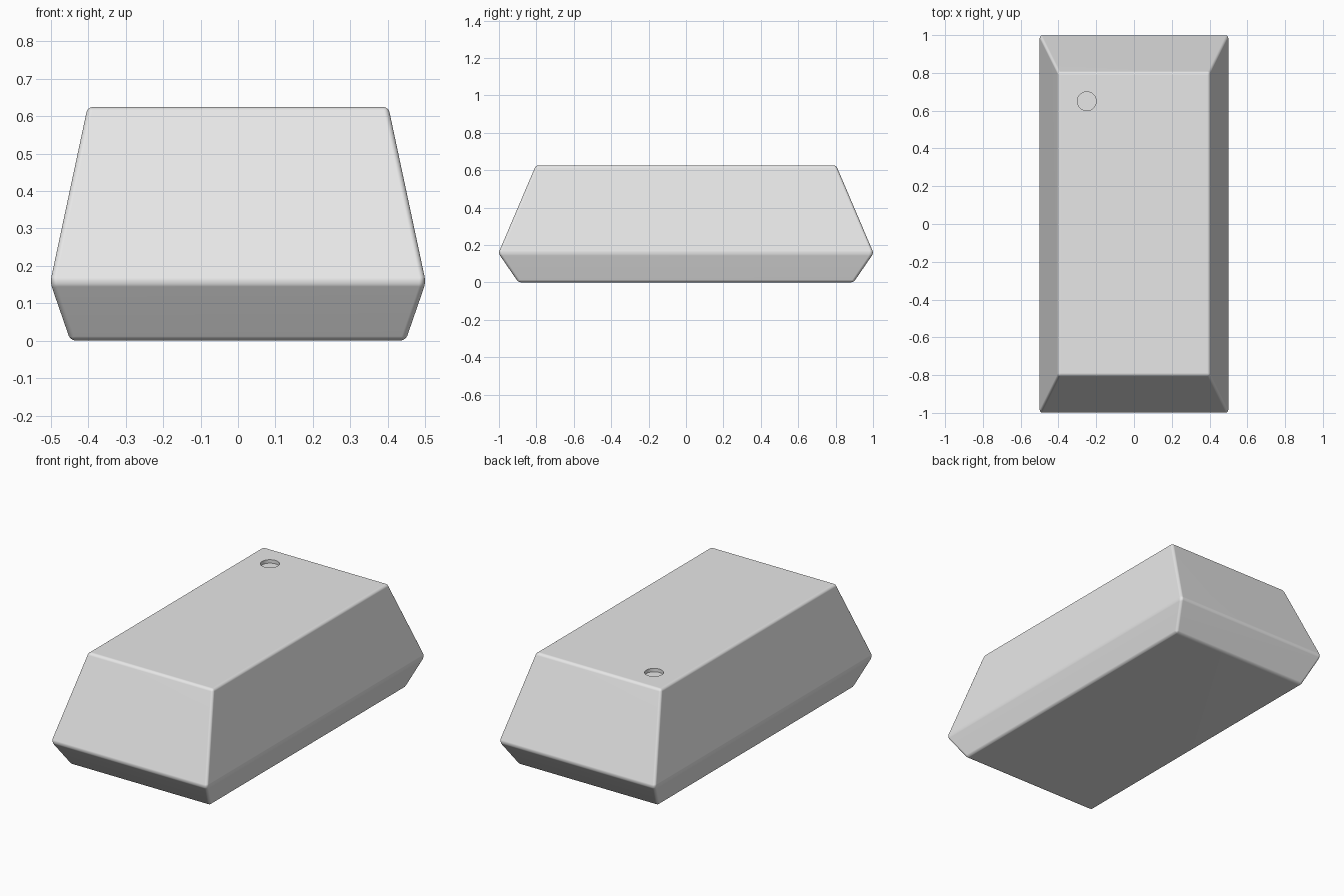
import bpy, bmesh, math

if "Cube" in bpy.data.objects:
    bpy.data.objects.remove(bpy.data.objects["Cube"], do_unlink=True)

# Material
grey = bpy.data.materials.new("light grey")
grey.use_nodes = True
colour = (0.8, 0.8, 0.8, 1)
grey.diffuse_color = colour
grey.node_tree.nodes["Principled BSDF"].inputs["Base Color"].default_value = colour


def new_object(name, bm):
    mesh = bpy.data.meshes.new(name)
    bmesh.ops.recalc_face_normals(bm, faces=bm.faces)
    bm.to_mesh(mesh)
    bm.free()
    mesh.materials.append(grey)
    obj = bpy.data.objects.new(name, mesh)
    bpy.context.collection.objects.link(obj)
    return obj


# Ingot body: three stacked rectangles (half width, half length, height)
sections = [(0.448, 0.896, 0), (0.502, 1.003, 0.156), (0.402, 0.803, 0.625)]
bm = bmesh.new()
rings = [[bm.verts.new((sx * hx, sy * hy, z))
          for sx, sy in ((-1, -1), (1, -1), (1, 1), (-1, 1))]
         for hx, hy, z in sections]
for lower, upper in zip(rings, rings[1:]):
    for i in range(4):
        j = (i + 1) % 4
        bm.faces.new((lower[i], lower[j], upper[j], upper[i]))
bm.faces.new(rings[0])
bm.faces.new(rings[-1])
bmesh.ops.recalc_face_normals(bm, faces=bm.faces)
bmesh.ops.bevel(bm, geom=bm.edges[:], offset=0.014, offset_type='OFFSET',
                segments=3, profile=0.5, affect='EDGES')
body = new_object("ingot_body", bm)

# Shallow round recess in the top
hole_radius, hole_depth, top = 0.05, 0.02, 0.625
bm = bmesh.new()
bmesh.ops.create_cone(bm, cap_ends=True, segments=32, radius1=hole_radius,
                      radius2=hole_radius, depth=2 * hole_depth)
bmesh.ops.translate(bm, verts=bm.verts, vec=(-0.25, 0.65, top))
cutter = new_object("recess_cutter", bm)
cutter.hide_render = True

cut = body.modifiers.new("recess", 'BOOLEAN')
cut.operation = 'DIFFERENCE'
cut.solver = 'EXACT'
cut.object = cutter
bpy.ops.object.select_all(action='DESELECT')
body.select_set(True)
bpy.context.view_layer.objects.active = body
bpy.ops.object.modifier_apply(modifier=cut.name)
bpy.data.objects.remove(cutter, do_unlink=True)

# Soft edges with flat sides
bpy.ops.object.shade_smooth_by_angle(angle=math.radians(40))
weighted = body.modifiers.new("flat sides", 'WEIGHTED_NORMAL')
weighted.keep_sharp = True
